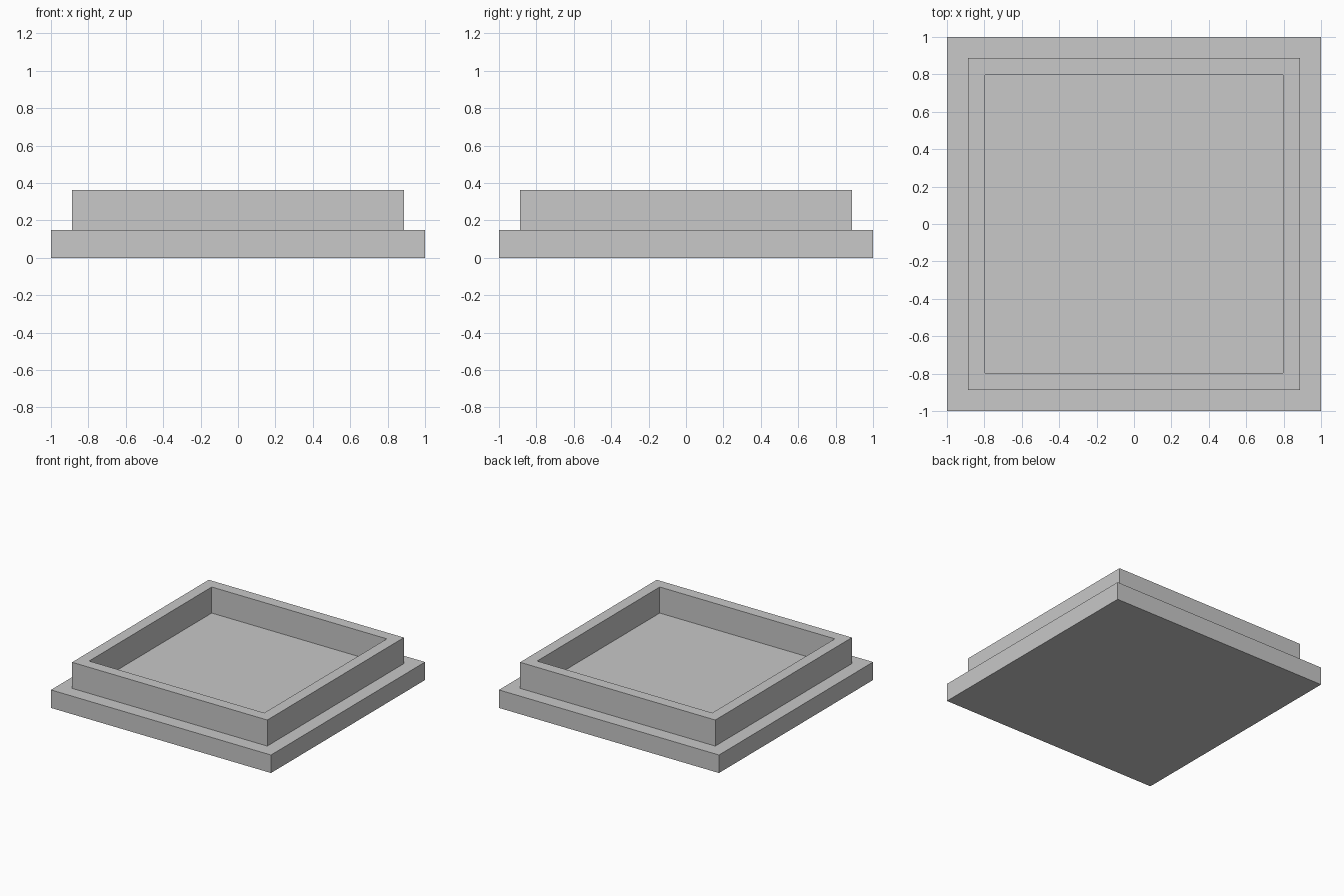
import bpy, bmesh
from mathutils import Matrix, Vector

PLATE_HEIGHT = 0.148
RIM_HEIGHT = 0.214
LEDGE_WIDTH = 0.113
RIM_WIDTH = 0.091

cube = bpy.data.objects.get("Cube")
if cube:
    bpy.data.objects.remove(cube, do_unlink=True)

# Single flat grey
grey = bpy.data.materials.new("plain_grey")
grey.use_nodes = True
colour = (0.58, 0.58, 0.58, 1)
grey.diffuse_color = colour
grey.node_tree.nodes["Principled BSDF"].inputs["Base Color"].default_value = colour

bm = bmesh.new()

# Square base plate
bmesh.ops.create_cube(bm, size=1, matrix=Matrix.Translation((0, 0, PLATE_HEIGHT / 2))
                      @ Matrix.Diagonal((2, 2, PLATE_HEIGHT, 1)))

# Ledge, then the footprint of the rim, inset into the top face
top = max(bm.faces, key=lambda f: f.calc_center_median().z)
bmesh.ops.inset_region(bm, faces=[top], thickness=LEDGE_WIDTH, use_even_offset=True)
ring = bmesh.ops.inset_region(bm, faces=[top], thickness=RIM_WIDTH,
                              use_even_offset=True)["faces"]

# Rim raised around the recessed floor
raised = bmesh.ops.extrude_face_region(bm, geom=ring)["geom"]
bmesh.ops.delete(bm, geom=[f for f in ring if f.is_valid], context="FACES_ONLY")
bmesh.ops.translate(bm, vec=Vector((0, 0, RIM_HEIGHT)),
                    verts=[v for v in raised if isinstance(v, bmesh.types.BMVert)])
bmesh.ops.recalc_face_normals(bm, faces=bm.faces)

mesh = bpy.data.meshes.new("rimmed_tray")
bm.to_mesh(mesh)
bm.free()
mesh.materials.append(grey)
tray = bpy.data.objects.new("rimmed_tray", mesh)
bpy.context.collection.objects.link(tray)
